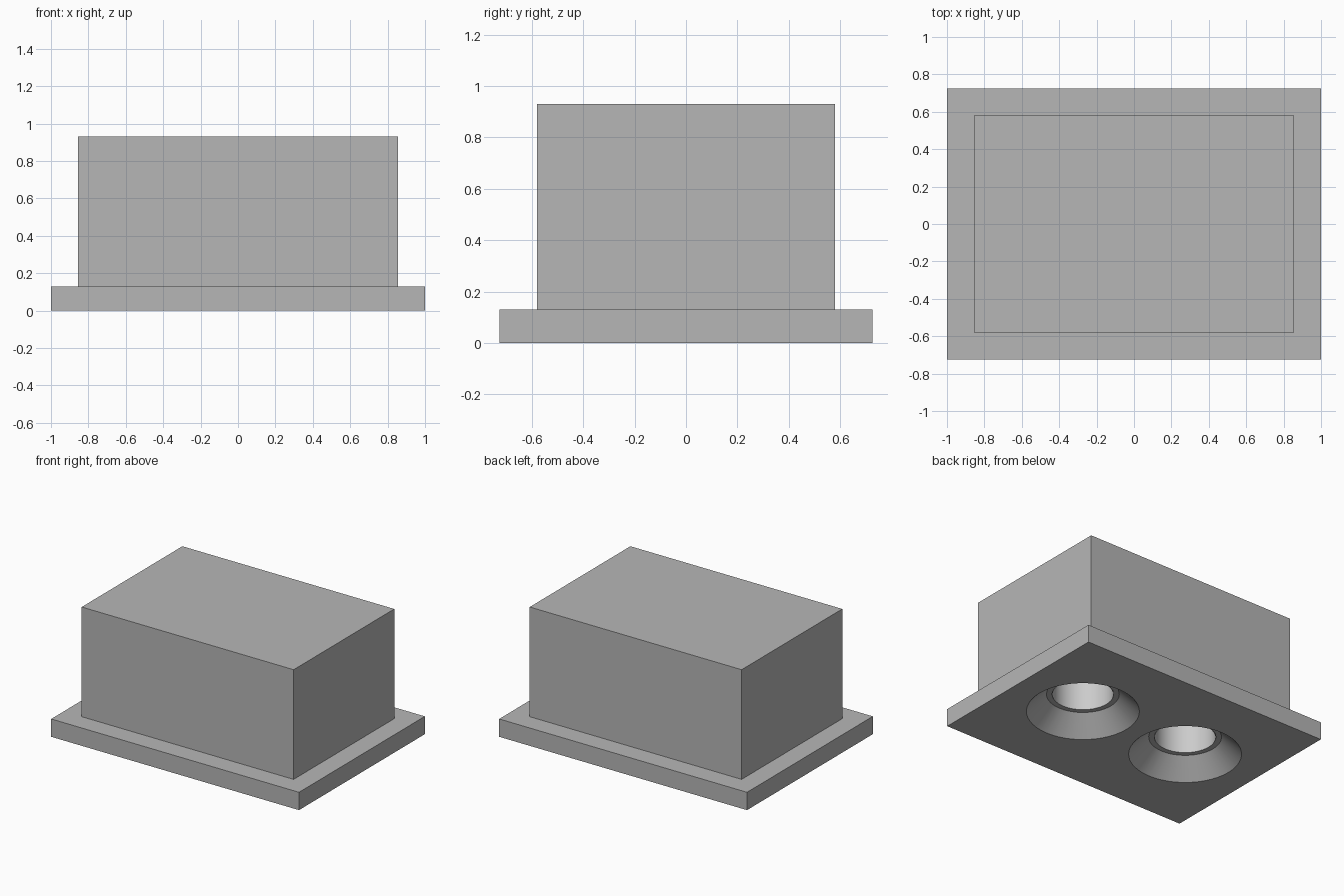
import bpy
import bmesh
import math

cube = bpy.data.objects.get("Cube")
if cube:
    bpy.data.objects.remove(cube, do_unlink=True)

LAMP_X = 0.44        # lamp centres either side of the middle
PLATE_TOP = 0.13
BOX_TOP = 0.93
TUBE_TOP = 0.6
SEGMENTS = 48


def material(name, value):
    mat = bpy.data.materials.new(name)
    mat.use_nodes = True
    colour = (value, value, value, 1)
    mat.diffuse_color = colour
    mat.node_tree.nodes["Principled BSDF"].inputs["Base Color"].default_value = colour
    return mat


def add_object(name, bm, mat):
    mesh = bpy.data.meshes.new(name)
    bm.to_mesh(mesh)
    bm.free()
    mesh.materials.append(mat)
    obj = bpy.data.objects.new(name, mesh)
    bpy.context.collection.objects.link(obj)
    return obj


def block(name, width, depth, bottom, top, mat):
    bm = bmesh.new()
    bmesh.ops.create_cube(bm, size=1)
    bmesh.ops.scale(bm, vec=(width, depth, top - bottom), verts=bm.verts)
    bmesh.ops.translate(bm, vec=(0, 0, (bottom + top) / 2), verts=bm.verts)
    return add_object(name, bm, mat)


def frustum(name, x, r_bottom, r_top, bottom, top, mat):
    bm = bmesh.new()
    bmesh.ops.create_cone(bm, cap_ends=True, segments=SEGMENTS,
                          radius1=r_bottom, radius2=r_top, depth=top - bottom)
    bmesh.ops.translate(bm, vec=(x, 0, (bottom + top) / 2), verts=bm.verts)
    return add_object(name, bm, mat)


def cut(target, cutter):
    mod = target.modifiers.new(cutter.name, "BOOLEAN")
    mod.operation = "DIFFERENCE"
    mod.solver = "EXACT"
    mod.object = cutter
    bpy.context.view_layer.objects.active = target
    bpy.ops.object.modifier_apply(modifier=mod.name)
    bpy.data.objects.remove(cutter, do_unlink=True)


def smooth(obj):
    bpy.ops.object.select_all(action="DESELECT")
    obj.select_set(True)
    bpy.context.view_layer.objects.active = obj
    bpy.ops.object.shade_smooth_by_angle(angle=math.radians(30))


grey = material("housing grey", 0.47)
light_grey = material("reflector light grey", 0.6)

# Trim plate and recessed housing
plate = block("trim_plate", 2, 1.45, 0, PLATE_TOP, grey)
housing = block("housing", 1.71, 1.16, PLATE_TOP, BOX_TOP, grey)

for side, x in (("left", LAMP_X), ("right", -LAMP_X)):
    # Conical opening, extended past both faces of the plate at the same slope
    cut(plate, frustum("cone_cutter", x, 0.383, 0.23, -0.01, PLATE_TOP + 0.01, grey))
    # Socket bore up into the housing
    cut(housing, frustum("bore_cutter", x, 0.203, 0.203, PLATE_TOP - 0.05, TUBE_TOP, grey))

    # Reflector lining: open-bottomed cup facing inwards
    lining = bmesh.new()
    bmesh.ops.create_cone(lining, cap_ends=True, segments=SEGMENTS,
                          radius1=0.2, radius2=0.2, depth=TUBE_TOP - PLATE_TOP)
    bmesh.ops.translate(lining, vec=(x, 0, (PLATE_TOP + TUBE_TOP) / 2 - 0.002),
                        verts=lining.verts)
    base = [f for f in lining.faces if f.normal.z < -0.9]
    bmesh.ops.delete(lining, geom=base, context="FACES")
    bmesh.ops.reverse_faces(lining, faces=lining.faces)
    smooth(add_object(side + "_reflector", lining, light_grey))

for part in (plate, housing):
    smooth(part)
